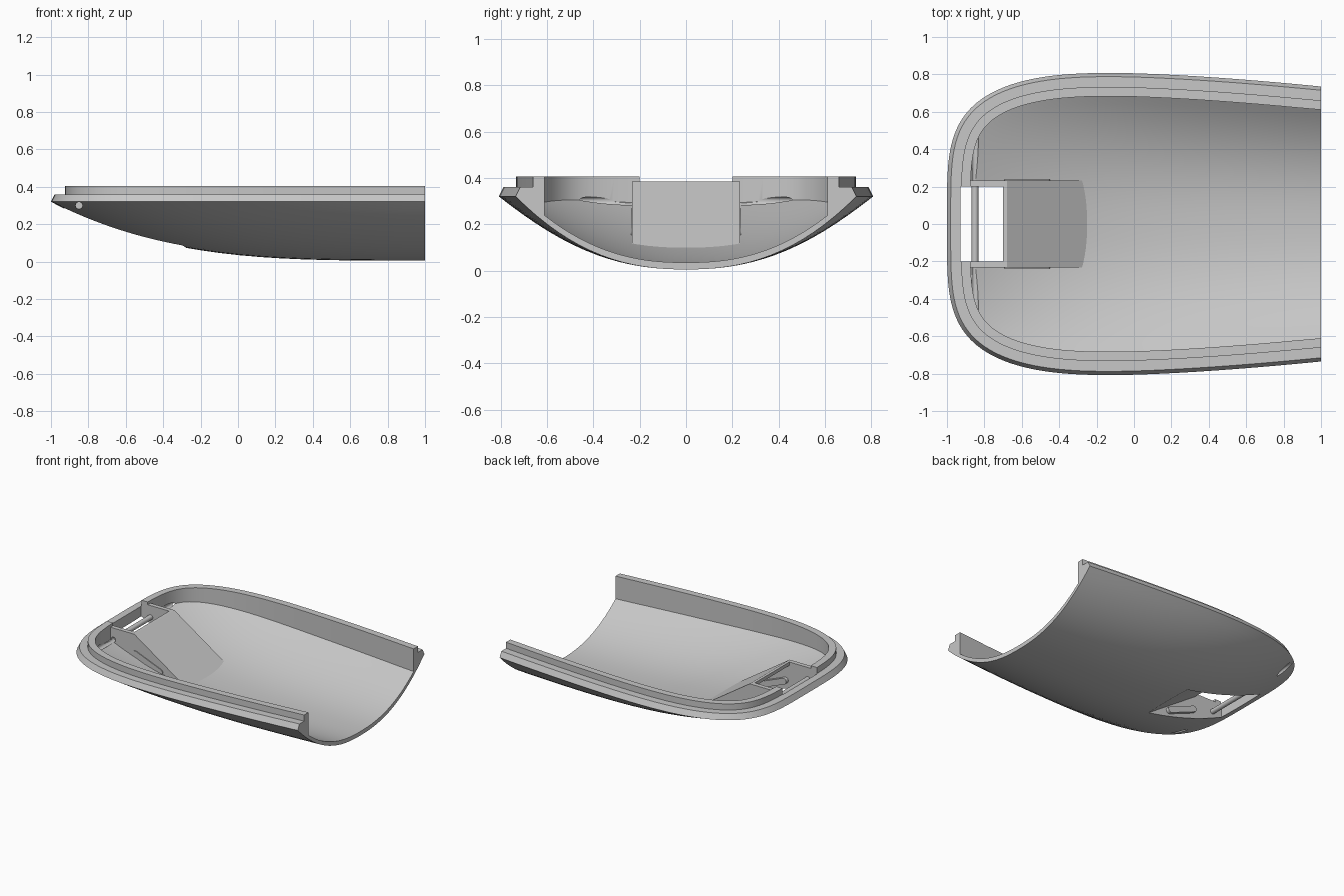
import bpy, bmesh, math
from mathutils import Vector

if "Cube" in bpy.data.objects:
    bpy.data.objects.remove(bpy.data.objects["Cube"], do_unlink=True)

grey = bpy.data.materials.new("plain grey")
grey.use_nodes = True
grey.diffuse_color = (0.57, 0.57, 0.57, 1)
grey.node_tree.nodes["Principled BSDF"].inputs["Base Color"].default_value = (0.57, 0.57, 0.57, 1)

WIDE, MID, NOSE_X, NOSE_Y = 0.808, -0.1, 2.6, 4.2
RIM_Z, SKIN = 0.32, 0.03


def half_width(x):
    """Half the plan width at x: blunt nose, gentle taper to the open end."""
    if x > MID:
        return WIDE - 0.073 * ((x - MID) / 1.1) ** 1.5
    t = min((MID - x) / 0.9, 1)
    return WIDE * (1 - t ** NOSE_X) ** (1 / NOSE_Y)


def belly(x, y):
    """Height of the outer skin."""
    depth = 0.315 * (1 - ((1 - x) / 2) ** 3.4)
    ratio = min(abs(y) / max(half_width(x), 1e-4), 1)
    return RIM_Z - depth * (1 - ratio ** 2.35)


def finish(name, bm):
    bmesh.ops.remove_doubles(bm, verts=bm.verts, dist=1e-5)
    bmesh.ops.recalc_face_normals(bm, faces=bm.faces)
    mesh = bpy.data.meshes.new(name)
    bm.to_mesh(mesh)
    bm.free()
    mesh.materials.append(grey)
    obj = bpy.data.objects.new(name, mesh)
    bpy.context.collection.objects.link(obj)
    return obj


def prism(name, profile, y0, y1):
    """Extrude an x-z profile along y."""
    bm = bmesh.new()
    a, b = [[bm.verts.new((x, y, z)) for x, z in profile] for y in (y0, y1)]
    bm.faces.new(a)
    bm.faces.new(b[::-1])
    for i in range(len(a)):
        bm.faces.new((a[i - 1], a[i], b[i], b[i - 1]))
    return finish(name, bm)


def capsule(x0, z0, x1, z1, r, steps=12):
    """Rounded bar outline; a circle when both ends agree."""
    ang = math.atan2(z1 - z0, x1 - x0)
    pts = []
    for cx, cz, start in ((x1, z1, ang - math.pi / 2), (x0, z0, ang + math.pi / 2)):
        for k in range(steps):
            a = start + math.pi * (k + 0.5) / steps
            pts.append((cx + r * math.cos(a), cz + r * math.sin(a)))
    return pts


def cut(obj, *cutters):
    for c in cutters:
        mod = obj.modifiers.new("cut", 'BOOLEAN')
        mod.operation = 'DIFFERENCE'
        mod.solver = 'EXACT'
        mod.object = c
    graph = bpy.context.evaluated_depsgraph_get()
    mesh = bpy.data.meshes.new_from_object(obj.evaluated_get(graph))
    obj.modifiers.clear()
    obj.data = mesh


# Plan outline, from the open end round the nose and back
side = [Vector((1 - 0.11 * k, -half_width(1 - 0.11 * k))) for k in range(10)]
STEPS = 40
for k in range(STEPS):
    a = math.pi / 2 * (1 - k / STEPS) ** 1.6
    side.append(Vector((MID - 0.9 * max(math.cos(a), 0) ** (2 / NOSE_X),
                        -WIDE * math.sin(a) ** (2 / NOSE_Y))))
outline = side + [Vector((-1, 0))] + [Vector((p.x, -p.y)) for p in reversed(side)]
last = len(outline) - 1


def inset(dist):
    pts = []
    for i, p in enumerate(outline):
        t = (outline[min(i + 1, last)] - outline[max(i - 1, 0)]).normalized()
        q = p + Vector((t.y, -t.x)) * dist
        if i in (0, last):
            q.x = 1
        pts.append(q)
    return pts


# Shell: outer skin, stepped rim, inner skin and cut end
bm = bmesh.new()
rings = []
for dist, z in ((0, RIM_Z), (0.02, 0.36), (0.075, 0.36), (0.075, 0.405), (0.125, 0.405), (0.125, None)):
    rings.append([bm.verts.new((p.x, p.y, belly(p.x, p.y) + SKIN if z is None else z))
                  for p in inset(dist)])
for a, b in zip(rings, rings[1:]):
    for i in range(last):
        bm.faces.new((a[i], a[i + 1], b[i + 1], b[i]))

COLS = 32
ends = []
for ring, lift in ((rings[0], 0), (rings[-1], SKIN)):
    rows = []
    for i in range(last // 2 + 1):
        a, b = ring[i], ring[last - i]
        row = [a]
        for j in range(1, COLS):
            y = a.co.y + (b.co.y - a.co.y) * j / COLS
            row.append(bm.verts.new((a.co.x, y, belly(a.co.x, y) + lift)))
        rows.append(row + [b])
    for r, s in zip(rows, rows[1:]):
        for j in range(COLS):
            quad = list(dict.fromkeys((r[j], r[j + 1], s[j + 1], s[j])))
            if len(quad) > 2:
                bm.faces.new(quad)
    ends.append(rows[0])
for j in range(COLS):
    bm.faces.new((ends[0][j], ends[0][j + 1], ends[1][j + 1], ends[1][j]))
for i in (0, last):
    bm.faces.new([ring[i] for ring in rings])
shell = finish("shell", bm)

# Latch housing: wedge box with a sloping roof
floor = [(x, belly(x, 0) + 0.022) for x in (-0.24, -0.35, -0.5, -0.65, -0.8, -0.9)]
housing = prism("latch_housing", [(-0.9, 0.385), (-0.68, 0.385), (-0.24, 0.092)] + floor, -0.232, 0.232)

# Curved ledge inside the nose
bm = bmesh.new()
sections = []
for k in range(33):
    v = math.sin(math.pi * (k / 32 - 0.5))
    y, bulge = 0.51 * v, math.sqrt(max(1 - v * v, 0))
    foot, back, top = -0.79 - 0.025 * v * v, -0.89 + 0.03 * v * v, 0.3 + 0.06 * bulge
    pts = [(foot, belly(foot, y) + 0.015), (foot - 0.035 * bulge - 0.002, top),
           (back, top), (back, belly(back, y) + 0.01)]
    sections.append([bm.verts.new((x, y, z)) for x, z in pts])
for a, b in zip(sections, sections[1:]):
    for i in range(4):
        bm.faces.new((a[i - 1], a[i], b[i], b[i - 1]))
bm.faces.new(sections[0])
bm.faces.new(sections[-1])
ledge = finish("nose_ledge", bm)

# Openings: latch well and cross pin hole
well = prism("well_cutter", [(-0.927, -0.1), (-0.927, 0.6), (-0.7, 0.6), (-0.7, 0.36), (-0.02, -0.1)], -0.2, 0.2)
pin = prism("pin_cutter", capsule(-0.85, 0.3, -0.85, 0.3, 0.018), -0.9, 0.9)
for obj in (shell, ledge, housing):
    cut(obj, well, pin)
for c in (well, pin):
    bpy.data.objects.remove(c, do_unlink=True)

# Rounded guide bars on the housing walls
bars = [prism(name, capsule(-0.67, 0.245, -0.47, 0.165, 0.022), s * 0.175, s * 0.238)
        for name, s in (("left_guide_bar", 1), ("right_guide_bar", -1))]

# Smooth skins with crisp edges
bpy.ops.object.select_all(action='DESELECT')
for obj in [shell, housing, ledge] + bars:
    obj.select_set(True)
bpy.context.view_layer.objects.active = shell
bpy.ops.object.shade_smooth_by_angle(angle=math.radians(28))
